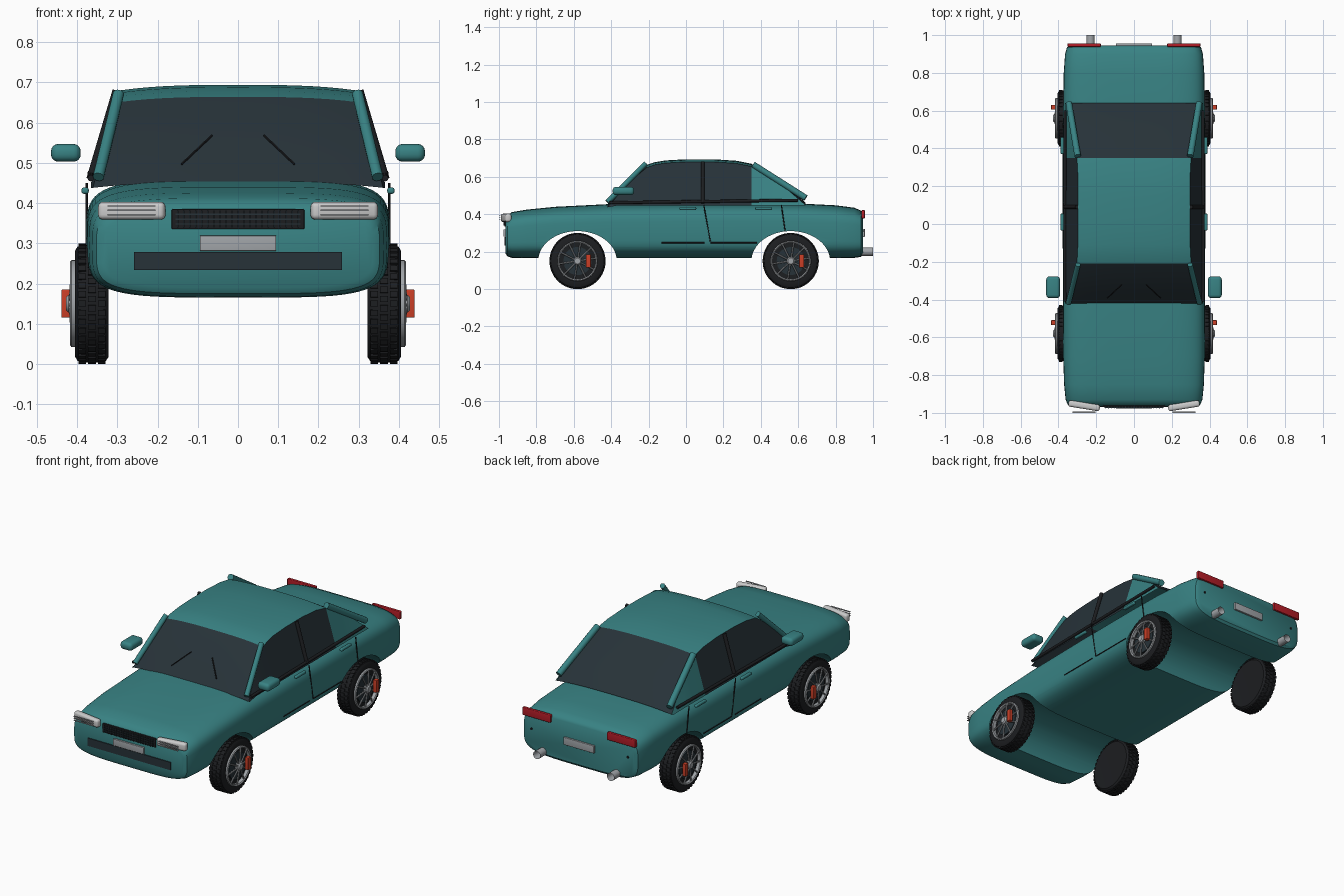
import bpy, bmesh, math
from mathutils import Vector, Matrix

if "Cube" in bpy.data.objects:
    bpy.data.objects.remove(bpy.data.objects["Cube"])


def material(name, r, g, b):
    m = bpy.data.materials.new(name)
    m.diffuse_color = (r, g, b, 1)
    m.use_nodes = True
    m.node_tree.nodes["Principled BSDF"].inputs["Base Color"].default_value = m.diffuse_color
    return m


TEAL = material("teal_paint", 0.04, 0.225, 0.23)
GLASS = material("dark_glass", 0.02, 0.032, 0.04)
BLACK = material("black_trim", 0.012, 0.013, 0.015)
SILVER = material("silver", 0.36, 0.38, 0.4)
LAMP = material("lamp_white", 0.75, 0.77, 0.78)
RED = material("tail_red", 0.45, 0.012, 0.02)
ORANGE = material("caliper_red", 0.6, 0.05, 0.02)


def finish(bm, name, mat, smooth=35):
    me = bpy.data.meshes.new(name)
    bm.to_mesh(me)
    bm.free()
    ob = bpy.data.objects.new(name, me)
    bpy.context.collection.objects.link(ob)
    me.materials.append(mat)
    if smooth:
        bpy.ops.object.select_all(action='DESELECT')
        ob.select_set(True)
        bpy.context.view_layer.objects.active = ob
        bpy.ops.object.shade_smooth_by_angle(angle=math.radians(smooth))
    return ob


def add_box(bm, loc, size, rot=Matrix()):
    m = Matrix.Translation(loc) @ rot @ Matrix.Diagonal((*size, 1))
    return bmesh.ops.create_cube(bm, size=1, matrix=m)


def box(name, loc, size, mat, bevel=0, rz=0):
    bm = bmesh.new()
    add_box(bm, loc, size, Matrix.Rotation(rz, 4, 'Z'))
    if bevel:
        bmesh.ops.bevel(bm, geom=bm.edges[:], offset=bevel, segments=4, profile=0.5, affect='EDGES')
    return finish(bm, name, mat)


def add_rod(bm, a, b, r, n=12):
    a, b = Vector(a), Vector(b)
    m = Matrix.Translation((a + b) / 2) @ (b - a).to_track_quat('Z', 'Y').to_matrix().to_4x4()
    bmesh.ops.create_cone(bm, cap_ends=True, segments=n, radius1=r, radius2=r,
                          depth=(b - a).length, matrix=m)


def rod(name, a, b, r, mat, n=12):
    bm = bmesh.new()
    add_rod(bm, a, b, r, n)
    return finish(bm, name, mat)


def grid(name, rows, mat):
    bm = bmesh.new()
    vs = [[bm.verts.new(p) for p in row] for row in rows]
    for r0, r1 in zip(vs, vs[1:]):
        for i in range(len(r0) - 1):
            bm.faces.new((r0[i], r0[i + 1], r1[i + 1], r1[i]))
    bm.normal_update()
    flip = [f for f in bm.faces if f.normal.dot(f.calc_center_median() - Vector((0, 0.05, 0.35))) < 0]
    bmesh.ops.reverse_faces(bm, faces=flip)
    return finish(bm, name, mat)


def lathe(name, profile, s, y, z, mat, n=48):
    bm = bmesh.new()
    rings = [[bm.verts.new((s * x, y + r * math.cos(2 * math.pi * k / n), z + r * math.sin(2 * math.pi * k / n)))
              for k in range(n)] for x, r in profile]
    for r0, r1 in zip(rings, rings[1:]):
        for k in range(n):
            bm.faces.new((r0[k], r0[(k + 1) % n], r1[(k + 1) % n], r1[k]))
    bmesh.ops.remove_doubles(bm, verts=bm.verts, dist=1e-5)
    bmesh.ops.recalc_face_normals(bm, faces=bm.faces)
    return finish(bm, name, mat)


# Lower body: superellipse sections (y, half width, bottom, top) lofted nose to tail
stations = [(-0.965, .335, .190, .375), (-.955, .352, .175, .395), (-.93, .362, .167, .412),
            (-.85, .37, .165, .425), (-.7, .375, .165, .44), (-.4, .376, .165, .455),
            (0, .377, .165, .46), (.4, .377, .165, .46), (.6, .375, .165, .458),
            (.8, .372, .165, .448), (.9, .365, .167, .435), (.935, .355, .172, .42),
            (.945, .34, .185, .405)]
N = 64
bm = bmesh.new()
rings = []
for y, w, zb, zt in stations:
    ring = []
    for k in range(N):
        c, s = math.cos(2 * math.pi * k / N), math.sin(2 * math.pi * k / N)
        e = 2 / 4.3
        ring.append(bm.verts.new((w * math.copysign(abs(c) ** e, c), y,
                                  (zb + zt) / 2 + (zt - zb) / 2 * math.copysign(abs(s) ** e, s))))
    rings.append(ring)
for a, b in zip(rings, rings[1:]):
    for k in range(N):
        bm.faces.new((a[k], a[(k + 1) % N], b[(k + 1) % N], b[k]))
bm.faces.new(rings[0])
bm.faces.new(rings[-1])
bmesh.ops.recalc_face_normals(bm, faces=bm.faces)
body = finish(bm, "body", TEAL, 0)

# Wheel arches cut through the full width
AXLES = {"front": -0.58, "rear": 0.56}
for end, y in AXLES.items():
    bm = bmesh.new()
    m = Matrix.Translation((0, y, .15)) @ Matrix.Diagonal((1, .21, .16, 1)) @ Matrix.Rotation(math.pi / 2, 4, 'Y')
    bmesh.ops.create_cone(bm, cap_ends=True, segments=64, radius1=1, radius2=1, depth=1, matrix=m)
    cutter = finish(bm, end + "_arch_cutter", TEAL, 0)
    cutter.hide_render = True
    mod = body.modifiers.new("arch", 'BOOLEAN')
    mod.object, mod.operation, mod.solver = cutter, 'DIFFERENCE', 'EXACT'
    bpy.context.view_layer.objects.active = body
    bpy.ops.object.modifier_apply(modifier=mod.name)
    bpy.data.objects.remove(cutter)
bpy.ops.object.select_all(action='DESELECT')
body.select_set(True)
bpy.ops.object.shade_smooth_by_angle(angle=math.radians(35))

# Cabin skin: crowned strips along the roofline
shield = [(-.42, .452), (-.36, .52), (-.28, .605), (-.21, .664)]
roofline = [(-.21, .664), (-.17, .678), (-.11, .688), (0, .694), (.15, .694), (.27, .686), (.35, .67)]
back = [(.35, .67), (.45, .608), (.55, .54), (.64, .462)]


def half_w(z):
    return .36 - (z - .455) * .27


def strip(y, z):
    return [(half_w(z) * t / 8, y, z - .014 * abs(t / 8) ** 3) for t in range(-8, 9)]


for name, line, mat in (("windshield", shield, GLASS), ("roof", roofline, TEAL), ("rear_window", back, GLASS)):
    grid(name, [strip(y, z) for y, z in line], mat)

for s, side in ((-1, "left"), (1, "right")):
    def panel(line):
        return [[(s * half_w(z), y, z - .014), (s * .366, y, min(.448, z - .015))] for y, z in line]
    grid(side + "_side_windows", panel(shield + roofline[1:]), GLASS)
    grid(side + "_rear_quarter", panel(back), TEAL)

    # Pillars, belt trim and roof rail
    rod(side + "_front_pillar", (s * .347, -.42, .465), (s * .297, -.215, .672), .014, TEAL)
    rod(side + "_rear_pillar", (s * .298, .36, .665), (s * .345, .64, .487), .017, TEAL)
    rod(side + "_centre_pillar", (s * .367, .09, .46), (s * .302, .09, .68), .01, BLACK)
    rod(side + "_belt_trim", (s * .366, -.41, .462), (s * .366, .6, .475), .008, BLACK)

    # Door seams, sill lines and handles
    seams = [((.095, .45), (.13, .255)), ((.51, .45), (.53, .31)), ((-.13, .248), (.1, .248)), ((.13, .248), (.38, .248))]
    bm = bmesh.new()
    for (y0, z0), (y1, z1) in seams:
        add_rod(bm, (s * .376, y0, z0), (s * .376, y1, z1), .003, 6)
    finish(bm, side + "_door_seams", BLACK)
    for y in (.01, .415):
        box(side + "_door_handle", (s * .38, y, .431), (.018, .09, .016), TEAL, .006)

    # Mirror
    box(side + "_mirror", (s * .428, -.335, .525), (.074, .115, .044), TEAL, .018)

    # Lamps
    box(side + "_headlight", (s * .264, -.962, .381), (.168, .034, .044), LAMP, .012, s * .16)
    bm = bmesh.new()
    for z in (.371, .382, .393):
        add_box(bm, (s * .265, -.996, z), (.12, .008, .003))
    finish(bm, side + "_headlight_slats", SILVER)
    box(side + "_taillight", (s * .264, .947, .4), (.176, .018, .044), RED, .004)
    rod(side + "_rear_sensor", (s * .3, .94, .31), (s * .3, .95, .31), .006, BLACK)

    # Wiper
    rod(side + "_wiper", (s * .14, -.392, .497), (s * .065, -.322, .568), .003, BLACK, 6)

    # Exhaust pipe, hollow at the tip
    bm = bmesh.new()
    add_rod(bm, (s * .23, .9, .2), (s * .23, 1, .2), .022, 24)
    tip = max(bm.faces, key=lambda f: f.calc_center_median().y)
    bmesh.ops.inset_individual(bm, faces=[tip], thickness=.005)
    bmesh.ops.translate(bm, verts=tip.verts, vec=(0, -.05, 0))
    finish(bm, side + "_exhaust", SILVER)

# Grille, intake and number plates
box("grille", (0, -.963, .36), (.33, .014, .05), BLACK, .003)
bm = bmesh.new()
for i in range(21):
    add_box(bm, (-.15 + i * .015, -.972, .36), (.003, .008, .042))
for z in (.348, .36, .372):
    add_box(bm, (0, -.971, z), (.31, .005, .003))
finish(bm, "grille_bars", GLASS)
box("lower_intake", (0, -.964, .256), (.516, .012, .044), GLASS)
box("front_plate", (0, -.97, .3), (.19, .012, .038), SILVER, .002)
box("rear_plate", (0, .95, .3), (.19, .012, .042), SILVER, .002)

# Wheels
tyre = [(.325, 0), (.323, .1), (.322, .133), (.328, .142), (.337, .146), (.388, .146), (.399, .142),
        (.405, .132), (.405, .108), (.396, .104), (.396, 0)]
rim = [(.396, .108), (.414, .108), (.418, .103), (.414, .097), (.396, .097), (.396, .108)]
disc = [(.395, 0), (.395, .075), (.404, .075), (.404, 0)]
hub = [(.395, 0), (.395, .022), (.422, .022), (.428, .016), (.428, 0)]
for end, y in AXLES.items():
    for s, side in ((-1, "left"), (1, "right")):
        tag = f"{end}_{side}_"
        lathe(tag + "tyre", tyre, s, y, .15, BLACK)
        lathe(tag + "rim", rim, s, y, .15, SILVER)
        lathe(tag + "brake_disc", disc, s, y, .15, GLASS)
        lathe(tag + "hub", hub, s, y, .15, SILVER, 24)
        bm = bmesh.new()
        for k in range(10):
            a = 2 * math.pi * k / 10 + .15
            d = Vector((0, math.cos(a), math.sin(a)))
            add_rod(bm, Vector((s * .416, y, .15)) + d * .015, Vector((s * .411, y, .15)) + d * .1, .0045, 8)
        finish(bm, tag + "spokes", SILVER)
        bm = bmesh.new()
        for row, x in enumerate((.339, .363, .387)):
            for k in range(40):
                rot = Matrix.Rotation(2 * math.pi * (k + .5 * (row % 2)) / 40, 4, 'X')
                add_box(bm, Vector((s * x, y, .15)) + rot @ Vector((0, 0, .1465)), (.019, .015, .007), rot)
        finish(bm, tag + "tread", BLACK, 0)
        box(tag + "caliper", (s * .428, y + .058, .15), (.022, .026, .07), ORANGE, .003)
